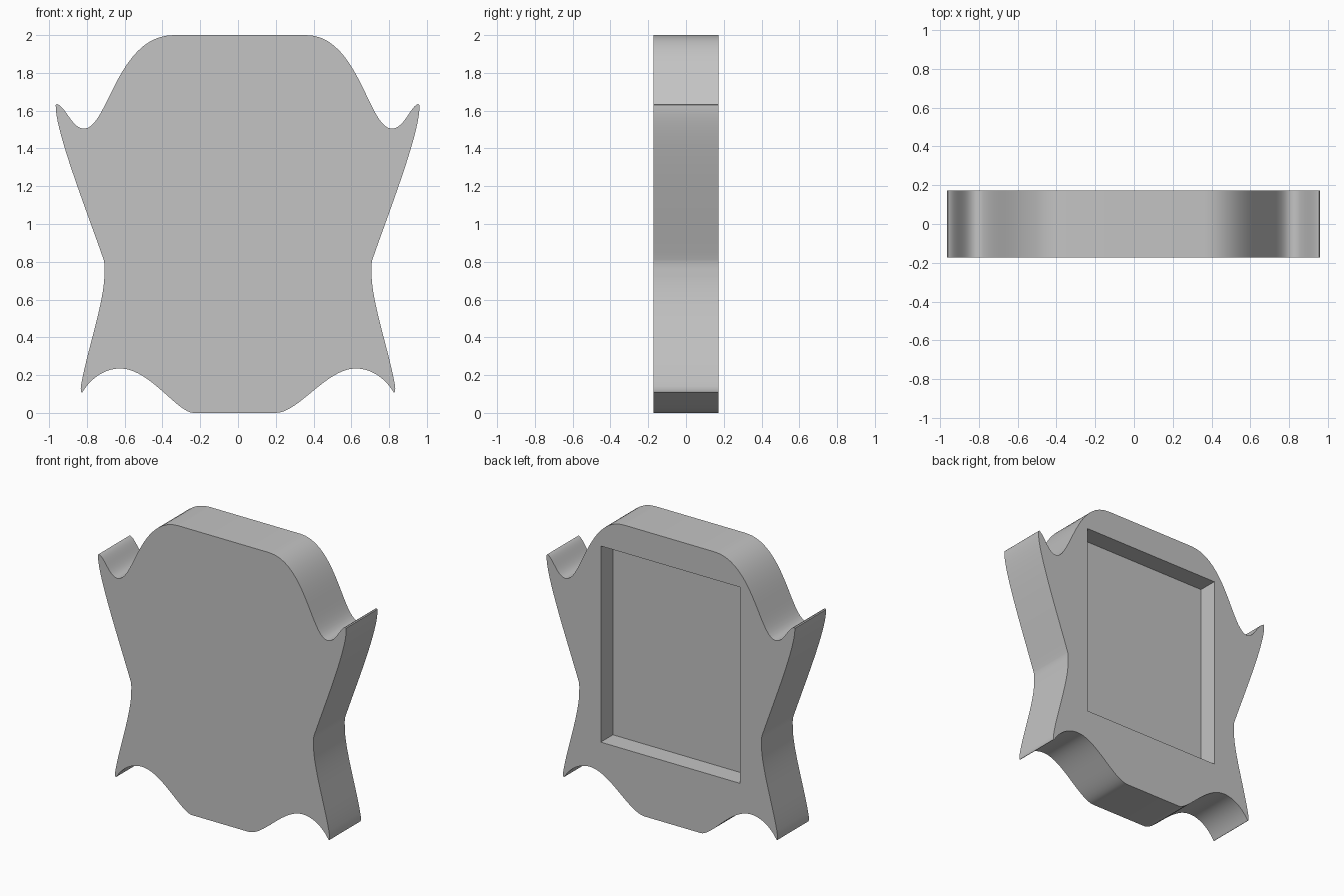
import bpy
import bmesh
from mathutils import Vector
from mathutils.geometry import interpolate_bezier

cube = bpy.data.objects.get("Cube")
if cube:
    bpy.data.objects.remove(cube, do_unlink=True)

HALF = 0.173          # half the thickness of the plate
POCKET_DEPTH = 0.135

grey = bpy.data.materials.new("plain grey")
grey.use_nodes = True
colour = (0.55, 0.55, 0.55, 1)
grey.diffuse_color = colour
grey.node_tree.nodes["Principled BSDF"].inputs["Base Color"].default_value = colour


def half_outline(top_flat, ear_tip, bottom_flat):
    """One side of the outline as (x, z), from the top edge to the bottom."""
    curves = [
        # shoulder, then the notch under it
        [(top_flat, 2), (0.64, 2), (0.69, 1.505), (0.814, 1.505)],
        [(0.814, 1.505), (0.88, 1.505), (0.91, 1.62), (ear_tip - 0.006, 1.636)],
        # flank, waist and hip
        [(ear_tip, 1.63), (0.972, 1.5), (0.79, 1.04), (0.711, 0.81)],
        [(0.711, 0.81), (0.706, 0.79), (0.706, 0.77), (0.707, 0.75)],
        [(0.707, 0.75), (0.702, 0.6), (0.8, 0.33), (0.832, 0.14)],
        # lower point, arch and run to the foot
        [(0.832, 0.14), (0.834, 0.12), (0.83, 0.1), (0.822, 0.112)],
        [(0.822, 0.112), (0.78, 0.18), (0.71, 0.235), (0.622, 0.235)],
        [(0.622, 0.235), (0.47, 0.235), (0.32, 0), (bottom_flat, 0)],
    ]
    points = []
    for curve in curves:
        a, b, c, d = [Vector(p).to_3d() for p in curve]
        for p in interpolate_bezier(a, b, c, d, 20):
            if not points or (p - points[-1]).length > 1e-4:
                points.append(p)
    return [(p.x, p.y) for p in points]


def prism(name, outline, y_front, y_back):
    """Extrude an (x, z) outline along y."""
    bm = bmesh.new()
    face = bm.faces.new([bm.verts.new((x, y_front, z)) for x, z in outline])
    moved = bmesh.ops.extrude_face_region(bm, geom=[face])["geom"]
    verts = [v for v in moved if isinstance(v, bmesh.types.BMVert)]
    bmesh.ops.translate(bm, verts=verts, vec=(0, y_back - y_front, 0))
    bmesh.ops.recalc_face_normals(bm, faces=bm.faces)
    mesh = bpy.data.meshes.new(name)
    bm.to_mesh(mesh)
    bm.free()
    mesh.materials.append(grey)
    obj = bpy.data.objects.new(name, mesh)
    bpy.context.collection.objects.link(obj)
    return obj


# Shaped plate
left = half_outline(0.36, 0.96, 0.2)
right = [(-x, z) for x, z in half_outline(0.34, 0.965, 0.235)]
plate = prism("shaped_plate", left + right[::-1], -HALF, HALF)

# Rectangular pocket in the back
corners = [(-0.54, 0.43), (0.54, 0.43), (0.54, 1.805), (-0.54, 1.805)]
cutter = prism("pocket_cutter", corners, HALF - POCKET_DEPTH, HALF + 0.1)
cutter.hide_render = True

bpy.context.view_layer.objects.active = plate
plate.select_set(True)
cut = plate.modifiers.new("pocket", "BOOLEAN")
cut.operation = "DIFFERENCE"
cut.solver = "EXACT"
cut.object = cutter
bpy.ops.object.modifier_apply(modifier=cut.name)
bpy.data.objects.remove(cutter, do_unlink=True)

# Smooth rim with sharp edges kept
bpy.ops.object.select_all(action="DESELECT")
plate.select_set(True)
bpy.ops.object.shade_smooth_by_angle(angle=0.5)
